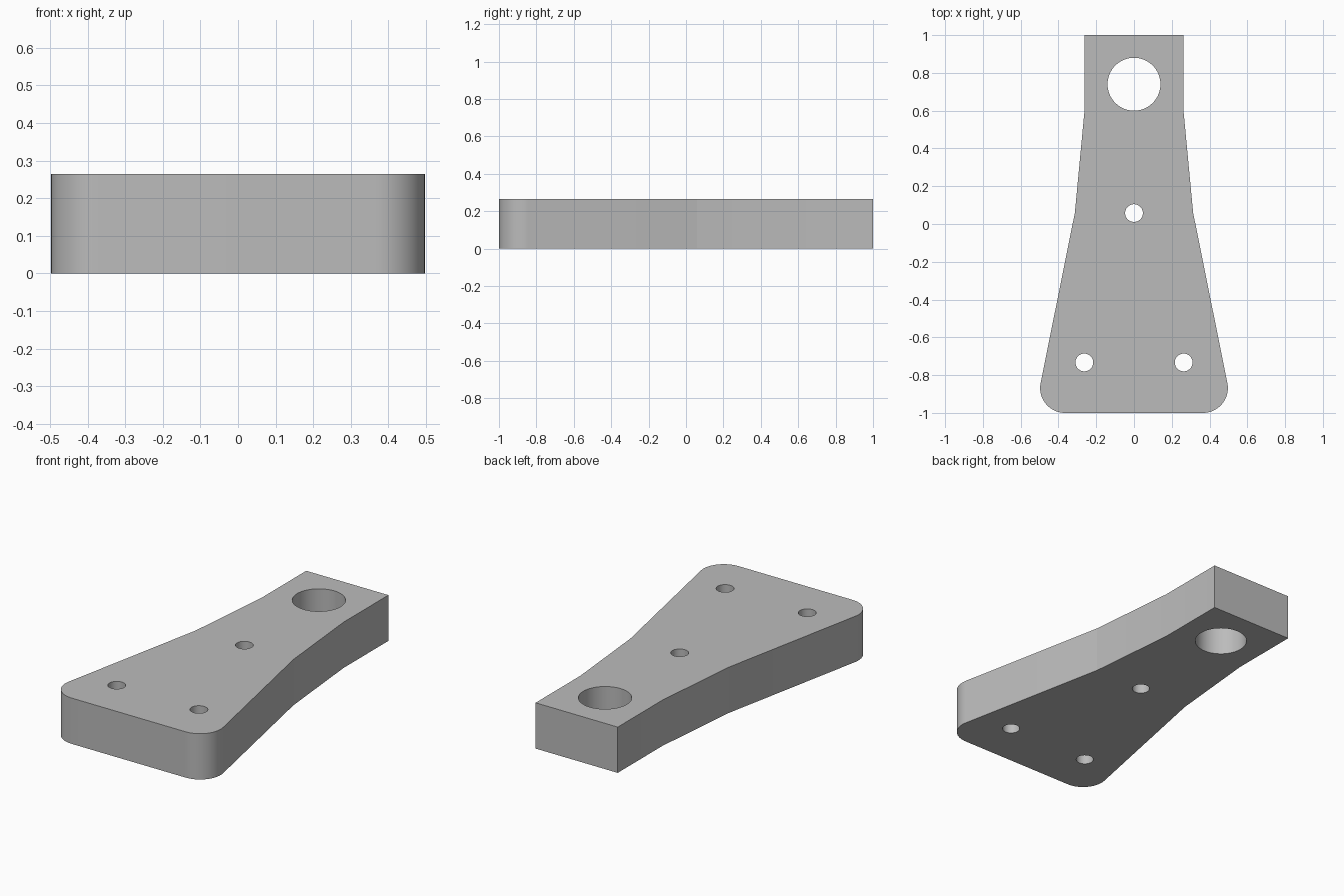
import bpy, bmesh
from math import radians, cos, sin, atan2, acos, hypot

HEIGHT = 0.265

cube = bpy.data.objects.get("Cube")
if cube:
    bpy.data.objects.remove(cube, do_unlink=True)

# Plain grey metal
grey = bpy.data.materials.new("grey_metal")
grey.use_nodes = True
colour = (0.5, 0.5, 0.5, 1)
grey.diffuse_color = colour
grey.node_tree.nodes["Principled BSDF"].inputs["Base Color"].default_value = colour


def prism(name, outline, z0, z1):
    """Extrude a counter-clockwise outline from z0 to z1."""
    bm = bmesh.new()
    face = bm.faces.new([bm.verts.new((x, y, z0)) for x, y in outline])
    top = bmesh.ops.extrude_face_region(bm, geom=[face])["geom"]
    bmesh.ops.translate(bm, vec=(0, 0, z1 - z0),
                        verts=[v for v in top if isinstance(v, bmesh.types.BMVert)])
    bmesh.ops.recalc_face_normals(bm, faces=bm.faces)
    mesh = bpy.data.meshes.new(name)
    bm.to_mesh(mesh)
    bm.free()
    mesh.materials.append(grey)
    obj = bpy.data.objects.new(name, mesh)
    bpy.context.collection.objects.link(obj)
    return obj


def arc(cx, cy, r, start, end, steps):
    return [(cx + r * cos(start + (end - start) * i / steps),
             cy + r * sin(start + (end - start) * i / steps)) for i in range(steps + 1)]


# Half outline: rounded front corner, tangent flank, waist, straight neck
cx, cy, r = 0.365, -0.868, 0.132
waist = (0.313, 0.06)
dx, dy = waist[0] - cx, waist[1] - cy
tangent = atan2(dy, dx) - acos(r / hypot(dx, dy))
half = arc(cx, cy, r, radians(-90), tangent, 20) + [waist, (0.263, 0.59), (0.263, 1.0)]
outline = half + [(-x, y) for x, y in reversed(half)]
plate = prism("bracket_plate", outline, 0, HEIGHT)

# Through holes: large pivot hole and three bolt holes
holes = [("pivot_hole", 0, 0.74, 0.14), ("middle_bolt_hole", 0, 0.058, 0.047),
         ("left_bolt_hole", 0.263, -0.733, 0.047), ("right_bolt_hole", -0.263, -0.733, 0.047)]
bpy.context.view_layer.objects.active = plate
plate.select_set(True)
for name, x, y, radius in holes:
    cutter = prism(name, arc(x, y, radius, 0, radians(360), 64)[:-1], -0.1, HEIGHT + 0.1)
    cutter.hide_render = True
    mod = plate.modifiers.new(name, 'BOOLEAN')
    mod.operation = 'DIFFERENCE'
    mod.solver = 'EXACT'
    mod.object = cutter
    bpy.ops.object.modifier_apply(modifier=mod.name)
    bpy.data.objects.remove(cutter, do_unlink=True)

# Smooth round walls while the flank creases and rims stay sharp
bpy.ops.object.select_all(action='DESELECT')
plate.select_set(True)
bpy.ops.object.shade_smooth_by_angle(angle=radians(5.7))
